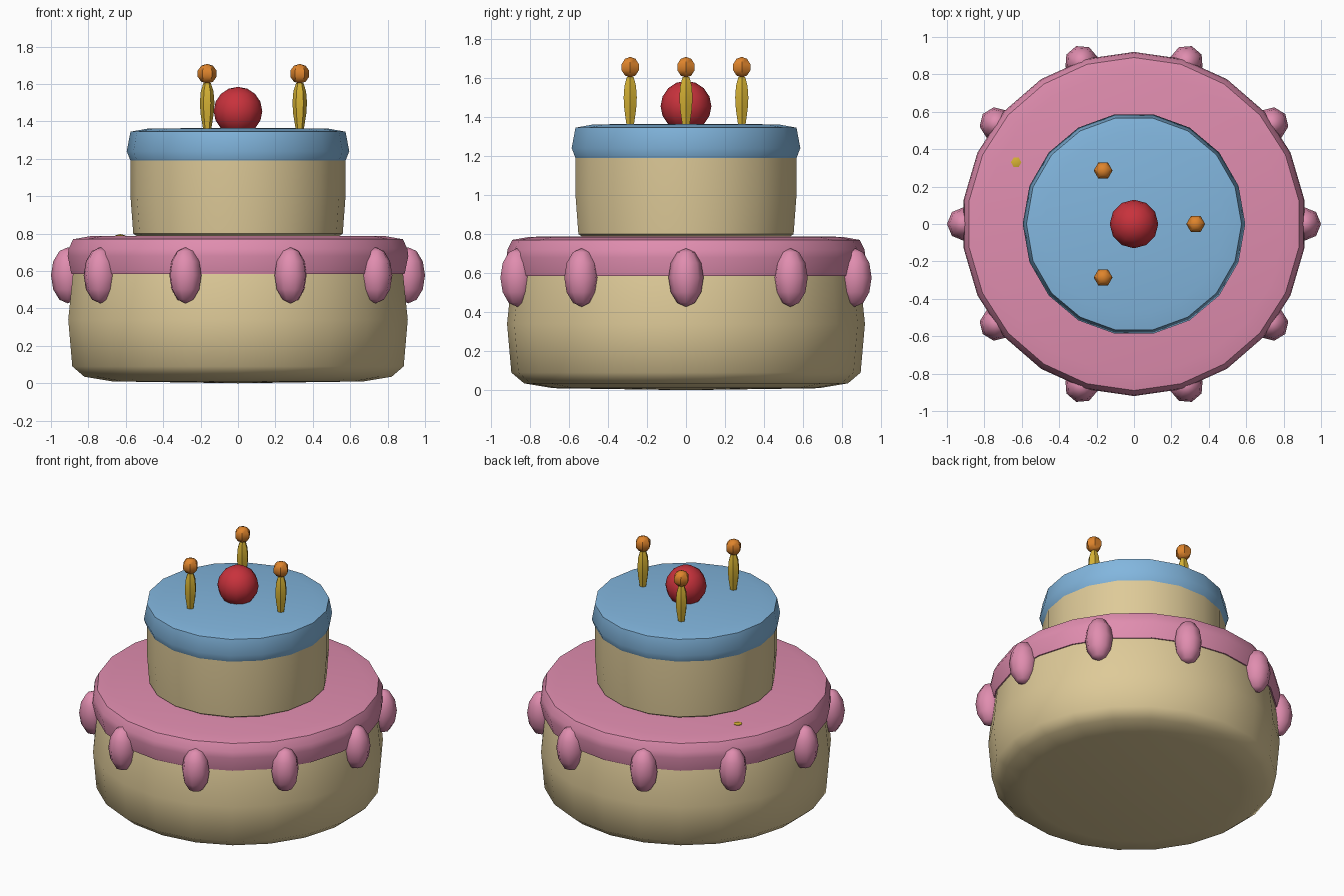
import bpy, bmesh, math
from mathutils import Matrix

if "Cube" in bpy.data.objects:
    bpy.data.objects.remove(bpy.data.objects["Cube"])


def material(name, srgb):
    lin = [((c / 255 + 0.055) / 1.055) ** 2.4 for c in srgb]
    m = bpy.data.materials.new(name)
    m.diffuse_color = (*lin, 1)
    m.use_nodes = True
    m.node_tree.nodes["Principled BSDF"].inputs["Base Color"].default_value = m.diffuse_color
    return m


SPONGE = material("sponge tan", (222, 202, 152))
PINK = material("pink icing", (224, 141, 175))
BLUE = material("blue icing", (130, 182, 222))
RED = material("cherry red", (200, 50, 60))
GOLD = material("candle gold", (214, 178, 52))
ORANGE = material("flame orange", (222, 132, 44))


def lathe(name, profile, sides, mat, loc=(0, 0, 0), phase=0.0, smooth=50):
    """Spin (radius, z) points around z; a radius of 0 makes a pole."""
    bm = bmesh.new()
    rings = []
    for r, z in profile:
        if r == 0:
            rings.append([bm.verts.new((0, 0, z))] * sides)
        else:
            rings.append([bm.verts.new((r * math.cos(phase + math.tau * i / sides),
                                        r * math.sin(phase + math.tau * i / sides), z))
                          for i in range(sides)])
    for a, b in zip(rings, rings[1:]):
        for i in range(sides):
            j = (i + 1) % sides
            bm.faces.new(list(dict.fromkeys((a[i], a[j], b[j], b[i]))))
    for ring in (rings[0], rings[-1]):
        if ring[0] is not ring[1]:
            bm.faces.new(ring)
    bmesh.ops.recalc_face_normals(bm, faces=bm.faces)
    me = bpy.data.meshes.new(name)
    bm.to_mesh(me)
    bm.free()
    me.materials.append(mat)
    ob = bpy.data.objects.new(name, me)
    bpy.context.collection.objects.link(ob)
    ob.location = loc
    bpy.ops.object.select_all(action='DESELECT')
    ob.select_set(True)
    bpy.context.view_layer.objects.active = ob
    bpy.ops.object.shade_smooth_by_angle(angle=math.radians(smooth))
    return ob


def ball(rx, rz, rings):
    """Profile of an ellipsoid from bottom pole to top pole."""
    mid = [(rx * math.sin(math.pi * k / rings), -rz * math.cos(math.pi * k / rings))
           for k in range(1, rings)]
    return [(0, -rz)] + mid + [(0, rz)]


# Lower tier and its icing
QUARTER = math.pi / 2
lathe("lower_tier", [(0, 0), (0.68, 0.01), (0.83, 0.035), (0.895, 0.09), (0.917, 0.34),
                     (0.89, 0.6), (0.85, 0.74)], 22, SPONGE, phase=QUARTER)
lathe("lower_icing", [(0.86, 0.585), (0.90, 0.585), (0.92, 0.68), (0.915, 0.72),
                      (0.89, 0.77), (0.80, 0.786), (0, 0.79)], 22, PINK, phase=QUARTER)

# Upper tier and its icing
lathe("upper_tier", [(0.53, 0.78), (0.56, 0.80), (0.575, 1.0), (0.575, 1.2)], 18, SPONGE)
lathe("upper_icing", [(0.54, 1.185), (0.573, 1.185), (0.595, 1.24), (0.575, 1.345),
                      (0.48, 1.362), (0, 1.366)], 18, BLUE)

# Icing drips around the lower tier
for k in range(10):
    a = math.tau * k / 10
    lathe(f"drip_{k}", ball(0.09, 0.15, 6), 8, PINK,
          (0.91 * math.cos(a), 0.91 * math.sin(a), 0.577), phase=a)

# Cherry
lathe("cherry", ball(0.13, 0.13, 8), 12, RED, (0, 0, 1.455))

# Candles with flames
CANDLE = [(0.022, 0), (0.035, 0.08), (0.039, 0.14), (0.034, 0.2), (0.02, 0.245)]
for k in range(3):
    a = math.tau * k / 3
    x, y = 0.33 * math.cos(a), 0.33 * math.sin(a)
    lathe(f"candle_{k}", CANDLE, 6, GOLD, (x, y, 1.36))
    lathe(f"flame_{k}", ball(0.053, 0.053, 5), 6, ORANGE, (x, y, 1.655))

# Small sprinkle on the lower icing
lathe("sprinkle", [(0.028, 0), (0.028, 0.012), (0, 0.02)], 6, GOLD, (-0.63, 0.33, 0.778))
